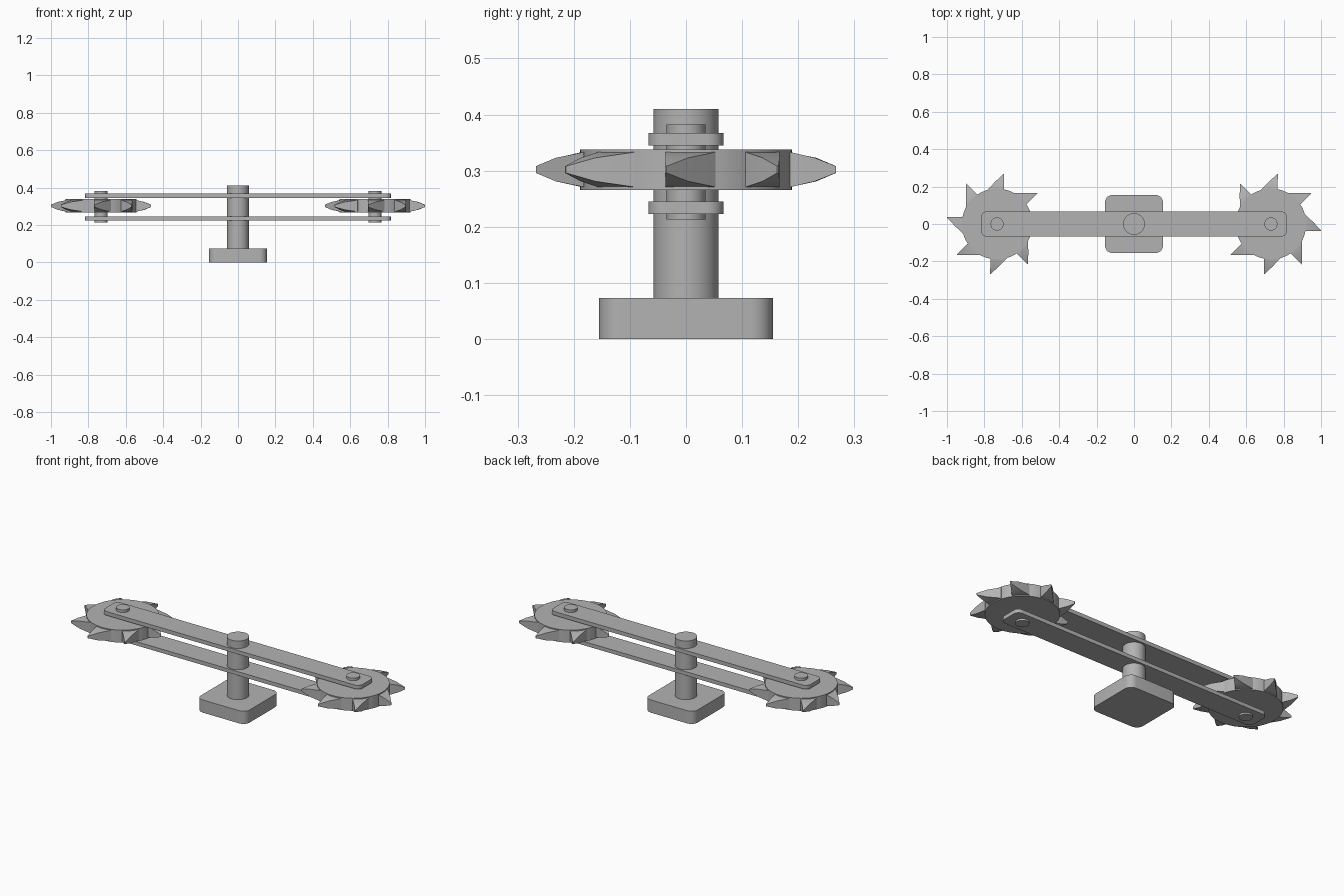
import bpy, bmesh, math

cube = bpy.data.objects.get("Cube")
if cube:
    bpy.data.objects.remove(cube, do_unlink=True)

grey = bpy.data.materials.new("plain grey")
grey.use_nodes = True
GREY = (0.45, 0.45, 0.45, 1)
grey.diffuse_color = GREY
grey.node_tree.nodes["Principled BSDF"].inputs["Base Color"].default_value = GREY


def finish(name, bm, location=(0, 0, 0)):
    """Turn a bmesh into a shaded object with sharp edges kept."""
    bmesh.ops.recalc_face_normals(bm, faces=bm.faces)
    mesh = bpy.data.meshes.new(name)
    bm.to_mesh(mesh)
    bm.free()
    mesh.materials.append(grey)
    for poly in mesh.polygons:
        poly.use_smooth = True
    mesh.set_sharp_from_angle(angle=math.radians(30))
    obj = bpy.data.objects.new(name, mesh)
    obj.location = location
    bpy.context.scene.collection.objects.link(obj)
    return obj


def add_prism(bm, outline, z0, z1):
    """Extrude a flat outline between two heights."""
    face = bm.faces.new([bm.verts.new((x, y, z0)) for x, y in outline])
    top = bmesh.ops.extrude_face_region(bm, geom=[face])["geom"]
    verts = [v for v in top if isinstance(v, bmesh.types.BMVert)]
    bmesh.ops.translate(bm, verts=verts, vec=(0, 0, z1 - z0))


def polar(r, angle):
    return r * math.cos(angle), r * math.sin(angle)


def circle(r, sides=48):
    return [polar(r, math.tau * i / sides) for i in range(sides)]


def rounded_rect(hx, hy, r, steps=8):
    points = []
    for q, (sx, sy) in enumerate([(1, 1), (-1, 1), (-1, -1), (1, -1)]):
        for i in range(steps + 1):
            dx, dy = polar(r, math.pi / 2 * (q + i / steps))
            points.append((sx * (hx - r) + dx, sy * (hy - r) + dy))
    return points


def prism(name, outline, z0, z1, x=0):
    bm = bmesh.new()
    add_prism(bm, outline, z0, z1)
    return finish(name, bm, (x, 0, 0))


# Tooth sections: radius, leading angle, trailing angle, half height
TOOTH = [(0.17, -3, 25, 0.031), (0.19, -3, 24, 0.031),
         (0.232, -1, 9, 0.021), (0.27, 0, 0.6, 0.006)]
BLADE_Z = 0.302


def add_tooth(bm, turn):
    rings = []
    for r, lead, trail, h in TOOTH:
        a = polar(r, turn + math.radians(lead))
        b = polar(r, turn + math.radians(trail))
        rings.append([bm.verts.new((*p, BLADE_Z + s * h))
                      for p, s in ((a, -1), (b, -1), (b, 1), (a, 1))])
    for low, high in zip(rings, rings[1:]):
        for i in range(4):
            j = (i + 1) % 4
            bm.faces.new((low[i], low[j], high[j], high[i]))
    bm.faces.new(rings[0])
    bm.faces.new(rings[-1])


# Stand
prism("base", rounded_rect(0.155, 0.155, 0.04), 0, 0.073)
prism("post", circle(0.058), 0.07, 0.41)

# Parallel arms
for name, z in (("lower_arm", 0.223), ("upper_arm", 0.345)):
    prism(name, rounded_rect(0.818, 0.067, 0.03), z, z + 0.022)

# Toothed blades on their pins
for side, x in (("left", 0.732), ("right", -0.732)):
    prism(side + "_pin", circle(0.035, 32), 0.213, 0.382, x)
    prism(side + "_blade_disc", circle(0.189, 64), 0.266, 0.338, x)
    bm = bmesh.new()
    for k in range(8):
        add_tooth(bm, math.radians(-8 + 45 * k))
    finish(side + "_blade_teeth", bm, (x, 0, 0))
